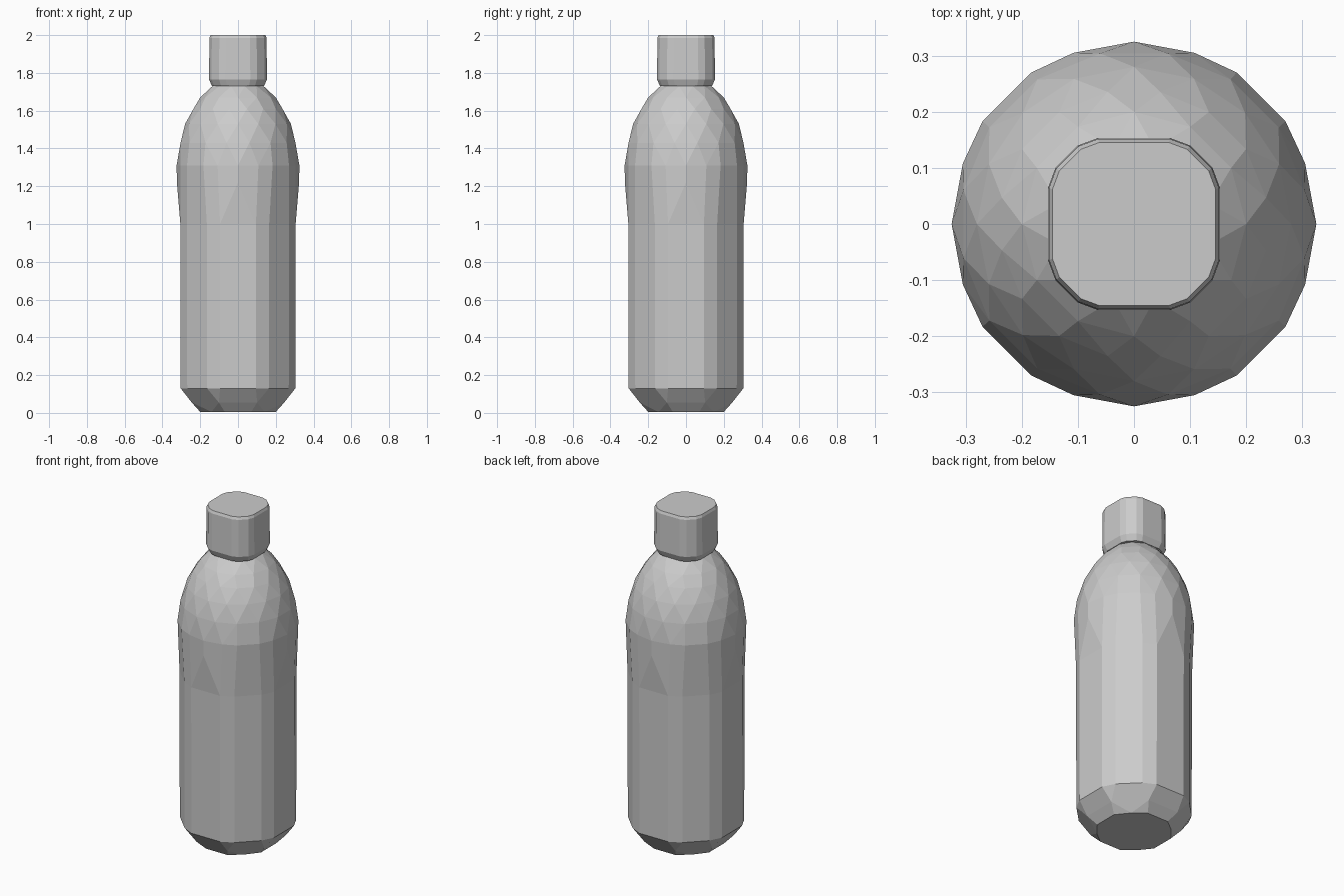
import bpy
import bmesh
from math import cos, sin, radians

if "Cube" in bpy.data.objects:
    bpy.data.objects.remove(bpy.data.objects["Cube"])

grey = bpy.data.materials.new("plain grey")
grey.use_nodes = True
grey.diffuse_color = (0.6, 0.6, 0.6, 1)
grey.node_tree.nodes["Principled BSDF"].inputs["Base Color"].default_value = (0.6, 0.6, 0.6, 1)


def mirrored_ring(quarter, z, scale=1.0):
    """Turn the points of one quarter into a full ring."""
    pts = []
    for x, y in quarter:
        for sx in (-1, 1):
            for sy in (-1, 1):
                pts.append((sx * x * scale, sy * y * scale, z))
    return sorted(set(pts))


def round_ring(radius, z, sides, start=0.0):
    step = 360 / sides
    return [(radius * cos(radians(start + i * step)),
             radius * sin(radians(start + i * step)), z) for i in range(sides)]


def add_shell(bm, rings, open_z=None):
    """Wrap convex facets around the rings, leaving one level open."""
    part = bmesh.new()
    verts = [part.verts.new(p) for ring in rings for p in ring]
    bmesh.ops.convex_hull(part, input=verts)
    bmesh.ops.delete(part, geom=[v for v in part.verts if not v.link_faces], context='VERTS')
    bmesh.ops.dissolve_limit(part, angle_limit=radians(2), verts=part.verts[:], edges=part.edges[:])
    if open_z is not None:
        lids = [f for f in part.faces if all(abs(v.co.z - open_z) < 0.001 for v in f.verts)]
        bmesh.ops.delete(part, geom=lids, context='FACES')
    mesh = bpy.data.meshes.new("shell")
    part.to_mesh(mesh)
    part.free()
    bm.from_mesh(mesh)
    bpy.data.meshes.remove(mesh)


def finish(bm, name):
    bmesh.ops.remove_doubles(bm, verts=bm.verts[:], dist=0.001)
    bmesh.ops.recalc_face_normals(bm, faces=bm.faces[:])
    mesh = bpy.data.meshes.new(name)
    bm.to_mesh(mesh)
    bm.free()
    mesh.materials.append(grey)
    obj = bpy.data.objects.new(name, mesh)
    bpy.context.collection.objects.link(obj)


# Cross-sections, one quarter each
belly = [(0.325, 0), (0.305, 0.108), (0.27, 0.183), (0.183, 0.27), (0.108, 0.305), (0, 0.325)]
waist = [(0.305, 0.095), (0.27, 0.165), (0.165, 0.27), (0.095, 0.305)]
base = [(0.2, 0.07), (0.14, 0.145), (0.07, 0.2)]
cap_outline = [(0.153, 0.065), (0.14, 0.1), (0.1, 0.14), (0.065, 0.153)]

# Bottle body: straight lower part and domed shoulder, meeting at the waist
body = bmesh.new()
add_shell(body, [
    mirrored_ring(base, 0.005),
    round_ring(0.265, 0.055, 8, 22.5),
    mirrored_ring(waist, 0.13, 0.995),
    mirrored_ring(waist, 1.0),
], open_z=1.0)
add_shell(body, [
    mirrored_ring(waist, 1.0),
    mirrored_ring(belly, 1.22, 0.995),
    mirrored_ring(belly, 1.31),
    round_ring(0.31, 1.43, 16, 11.25),
    round_ring(0.28, 1.53, 16),
    round_ring(0.24, 1.61, 16, 11.25),
    round_ring(0.2, 1.67, 12),
    round_ring(0.14, 1.73, 12, 15),
], open_z=1.0)
finish(body, "bottle_body")

# Screw cap with bevelled rims
cap = bmesh.new()
add_shell(cap, [
    mirrored_ring(cap_outline, 1.73, 0.9),
    mirrored_ring(cap_outline, 1.765),
    mirrored_ring(cap_outline, 1.985, 0.99),
    mirrored_ring(cap_outline, 2.0, 0.95),
])
finish(cap, "bottle_cap")
